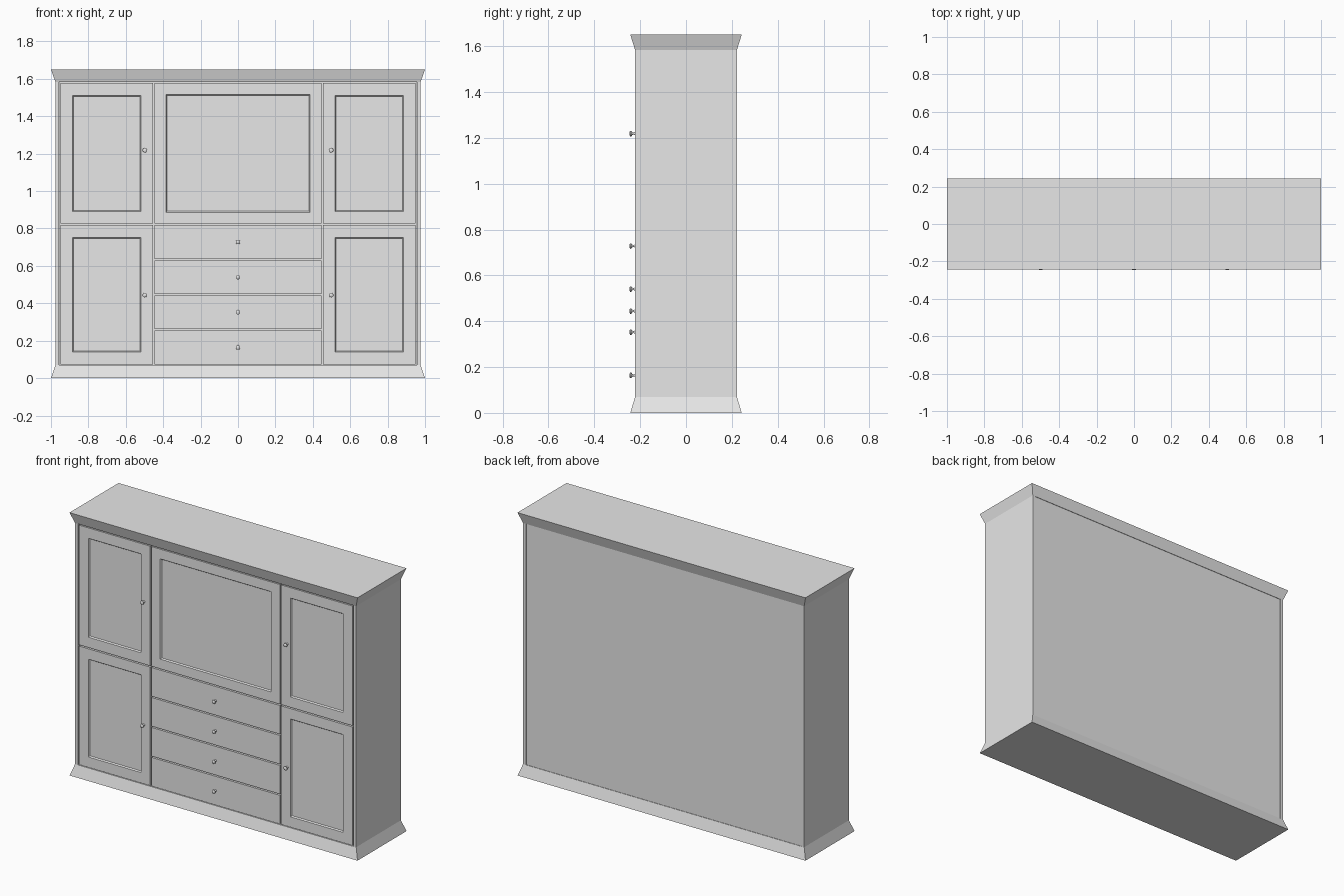
import bpy, bmesh, math
from mathutils import Matrix

cube = bpy.data.objects.get("Cube")
if cube:
    bpy.data.objects.remove(cube, do_unlink=True)

grey = bpy.data.materials.new("plain grey")
grey.use_nodes = True
grey.diffuse_color = (0.8, 0.8, 0.8, 1)
grey.node_tree.nodes["Principled BSDF"].inputs["Base Color"].default_value = (0.8, 0.8, 0.8, 1)

FRONT, BACK = -0.222, 0.222
BASE_TOP, CORNICE_BOTTOM, TOP = 0.07, 1.583, 1.65
HALF, FLARE_X, FLARE_Y = 0.976, 1.0, 0.243


def finish(name, bm):
    bmesh.ops.recalc_face_normals(bm, faces=bm.faces)
    mesh = bpy.data.meshes.new(name)
    bm.to_mesh(mesh)
    bm.free()
    mesh.materials.append(grey)
    obj = bpy.data.objects.new(name, mesh)
    bpy.context.collection.objects.link(obj)
    return obj


def box_mesh(x0, x1, y0, y1, z0, z1):
    bm = bmesh.new()
    bmesh.ops.create_cube(bm, size=1)
    bmesh.ops.scale(bm, vec=(x1 - x0, y1 - y0, z1 - z0), verts=bm.verts)
    bmesh.ops.translate(bm, vec=((x0 + x1) / 2, (y0 + y1) / 2, (z0 + z1) / 2), verts=bm.verts)
    return bm


def box(name, *bounds):
    return finish(name, box_mesh(*bounds))


def flared_moulding(name, z0, z1, flare_at_top):
    """Box whose top or bottom rim flares outwards."""
    bm = box_mesh(-HALF, HALF, FRONT, BACK, z0, z1)
    middle = (z0 + z1) / 2
    for v in bm.verts:
        if (v.co.z > middle) == flare_at_top:
            v.co.x = math.copysign(FLARE_X, v.co.x)
            v.co.y = math.copysign(FLARE_Y, v.co.y)
    return finish(name, bm)


def panel_door(name, x0, x1, z0, z1, border):
    """Door with a sunken middle panel and sloping frame edge."""
    bm = box_mesh(x0, x1, FRONT, FRONT + 0.02, z0, z1)
    bm.normal_update()
    face = min(bm.faces, key=lambda f: f.calc_center_median().y)
    bmesh.ops.inset_region(bm, faces=[face], thickness=border)
    bmesh.ops.inset_region(bm, faces=[face], thickness=0.008)
    bmesh.ops.translate(bm, vec=(0, 0.008, 0), verts=face.verts)
    return finish(name, bm)


def knob(name, x, z):
    """Turned knob, spun from a stem and head profile."""
    profile = [(0, 0), (0.007, 0), (0.004, 0.007), (0.005, 0.011),
               (0.012, 0.017), (0.012, 0.021), (0.008, 0.024), (0, 0.025)]
    bm = bmesh.new()
    verts = [bm.verts.new((r, -d, 0)) for r, d in profile]
    edges = [bm.edges.new(pair) for pair in zip(verts, verts[1:])]
    bmesh.ops.spin(bm, geom=verts + edges, cent=(0, 0, 0), axis=(0, 1, 0),
                   angle=math.tau, steps=16)
    bmesh.ops.remove_doubles(bm, verts=bm.verts, dist=0.0001)
    bmesh.ops.transform(bm, matrix=Matrix.Translation((x, FRONT, z)), verts=bm.verts)
    obj = finish(name, bm)
    bpy.ops.object.select_all(action='DESELECT')
    obj.select_set(True)
    bpy.context.view_layer.objects.active = obj
    bpy.ops.object.shade_smooth_by_angle(angle=math.radians(40))


# Carcass, base and cornice
box("carcass_core", -0.955, 0.955, FRONT + 0.019, BACK - 0.003, BASE_TOP, CORNICE_BOTTOM)
flared_moulding("base_skirt", 0, BASE_TOP, False)
flared_moulding("cornice", CORNICE_BOTTOM, TOP, True)

# Side panels and side doors with their knobs
LOWER, UPPER = (0.074, 0.818), (0.826, 1.577)
for side, s in (("left", 1), ("right", -1)):
    x0, x1 = sorted((s * 0.957, s * HALF))
    box(f"{side}_side_panel", x0, x1, FRONT, BACK, BASE_TOP, CORNICE_BOTTOM)
    x0, x1 = sorted((s * 0.454, s * 0.949))
    for level, (z0, z1), knob_z in (("lower", LOWER, 0.444), ("upper", UPPER, 1.218)):
        panel_door(f"{side}_{level}_door", x0, x1, z0, z1, 0.092)
        knob(f"{side}_{level}_door_knob", s * 0.498, knob_z)

# Large central panel
panel_door("centre_panel", -0.446, 0.446, *UPPER, 0.086)

# Stack of drawers
gap, count = 0.008, 4
height = (LOWER[1] - LOWER[0] - gap * (count - 1)) / count
for i in range(count):
    z0 = LOWER[0] + i * (height + gap)
    box(f"drawer_{i + 1}", -0.446, 0.446, FRONT, FRONT + 0.02, z0, z0 + height)
    knob(f"drawer_knob_{i + 1}", 0, z0 + height / 2)
